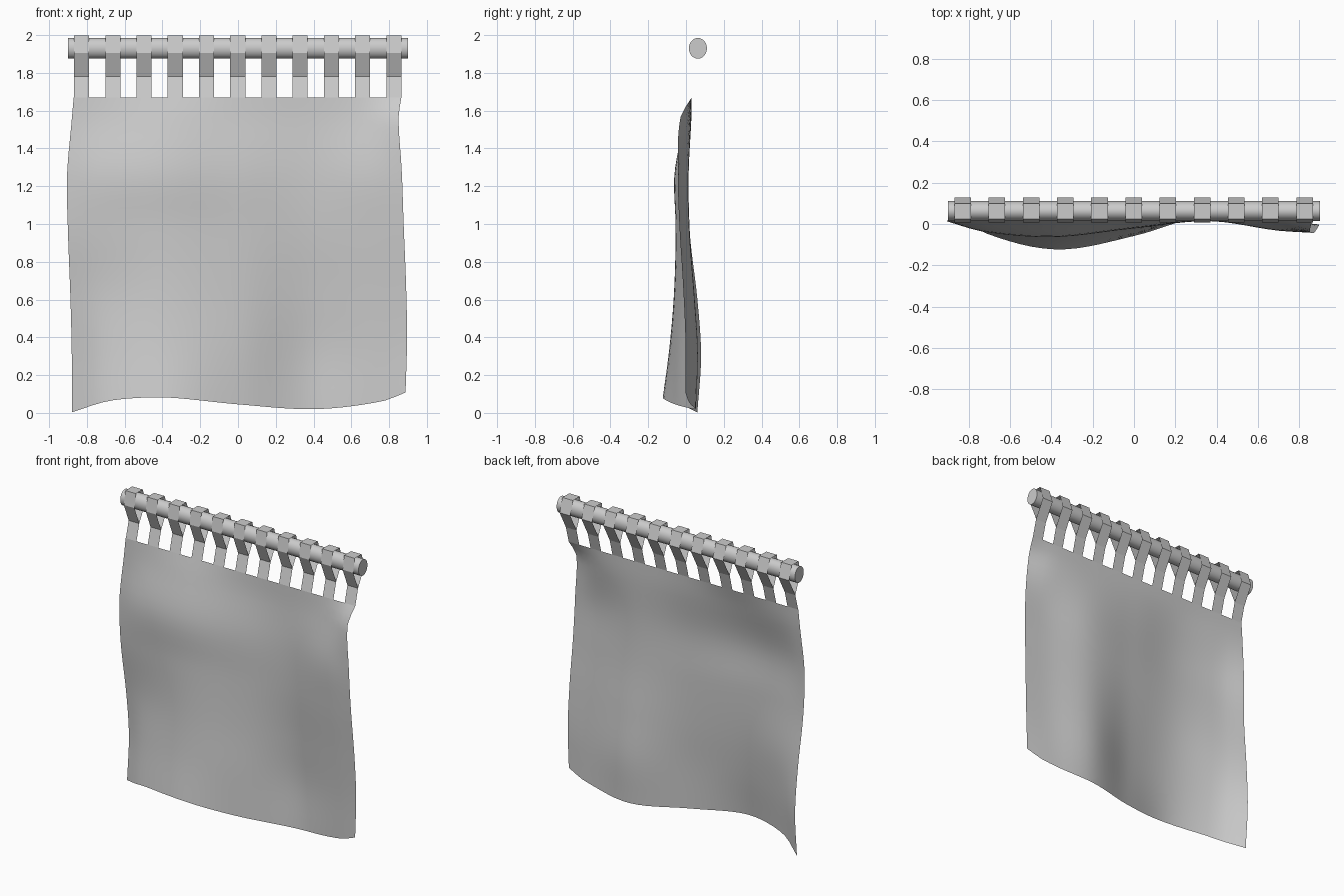
import bpy, bmesh, math

if "Cube" in bpy.data.objects:
    bpy.data.objects.remove(bpy.data.objects["Cube"])


def make_object(name, bm):
    mesh = bpy.data.meshes.new(name)
    bm.to_mesh(mesh)
    bm.free()
    ob = bpy.data.objects.new(name, mesh)
    bpy.context.collection.objects.link(ob)
    return ob


def spline(xs, ys, x):
    """Smooth interpolation through the points (xs, ys)."""
    n = len(xs)
    i = max(k for k in range(n - 1) if xs[k] <= x or k == 0)

    def slope(k):
        a, b = max(k - 1, 0), min(k + 1, n - 1)
        return (ys[b] - ys[a]) / (xs[b] - xs[a])

    h = xs[i + 1] - xs[i]
    t = (x - xs[i]) / h
    return ((2*t**3 - 3*t**2 + 1) * ys[i] + (t**3 - 2*t**2 + t) * h * slope(i)
            + (3*t**2 - 2*t**3) * ys[i + 1] + (t**3 - t**2) * h * slope(i + 1))


# Curtain rod
bpy.ops.mesh.primitive_cylinder_add(vertices=24, radius=0.055, depth=1.8,
                                    location=(0, 0.063, 1.93),
                                    rotation=(0, math.pi / 2, 0))
rod = bpy.context.object
rod.name = "curtain_rod"
rod.scale.y = 0.87
bpy.ops.object.shade_smooth_by_angle()

# Hanging tabs: a strip that rises, loops over the rod and closes on itself
loop = [(0.06, 1.78), (0.008, 1.905), (0.024, 1.998), (0.098, 1.998), (0.128, 1.905)]
bm = bmesh.new()
for i in range(11):
    cx = -0.828 + i * 0.1653
    pairs = [[bm.verts.new((cx + s * 0.04, y, z)) for s in (-1, 1)]
             for y, z in [(0.03, 1.67)] + loop]
    for a, b in zip(pairs, pairs[1:] + pairs[1:2]):
        bm.faces.new((a[0], a[1], b[1], b[0]))
make_object("hanging_tabs", bm)

# Draped cloth: depth at control rows (top to bottom) and columns (left to right)
HEM_X = [-0.88, -0.7, -0.52, -0.35, 0, 0.4, 0.75, 0.885]
HEM_Z = [0.003, 0.06, 0.08, 0.08, 0.045, 0.02, 0.06, 0.11]
ROWS = [0, 0.07, 0.25, 0.43, 0.64, 0.82, 1]
COLS = [-1, -0.8, -0.42, 0, 0.43, 0.8, 1]
LEFT = [-0.87, -0.88, -0.905, -0.90, -0.887, -0.88, -0.88]
RIGHT = [0.865, 0.85, 0.867, 0.877, 0.89, 0.895, 0.887]
DEPTH = [
    [0.03, 0.03, 0.03, 0.03, 0.03, 0.03, 0.03],
    [0.027, 0.015, 0.0, 0.02, 0.028, 0.012, -0.03],
    [0.014, -0.035, -0.06, -0.02, 0.014, -0.03, -0.043],
    [0.02, -0.025, -0.055, -0.022, 0.02, -0.022, -0.035],
    [0.06, -0.005, -0.062, -0.03, 0.045, 0.0, -0.015],
    [0.08, -0.02, -0.085, -0.045, 0.062, 0.015, -0.003],
    [0.06, -0.05, -0.123, -0.057, 0.05, 0.02, -0.003],
]
NU, NV = 32, 30
bm = bmesh.new()
grid = []
for j in range(NV + 1):
    t = j / NV
    left, right = spline(ROWS, LEFT, t), spline(ROWS, RIGHT, t)
    depths = [spline(ROWS, [r[c] for r in DEPTH], t) for c in range(len(COLS))]
    row = []
    for i in range(NU + 1):
        u = -1 + 2 * i / NU
        x = left + (right - left) * (u + 1) / 2
        hem = spline(HEM_X, HEM_Z, u * 0.88)
        row.append(bm.verts.new((x, spline(COLS, depths, u), 1.67 + (hem - 1.67) * t)))
    grid.append(row)
for j in range(NV):
    for i in range(NU):
        f = bm.faces.new((grid[j][i], grid[j + 1][i], grid[j + 1][i + 1], grid[j][i + 1]))
        f.smooth = True
make_object("curtain_cloth", bm)
